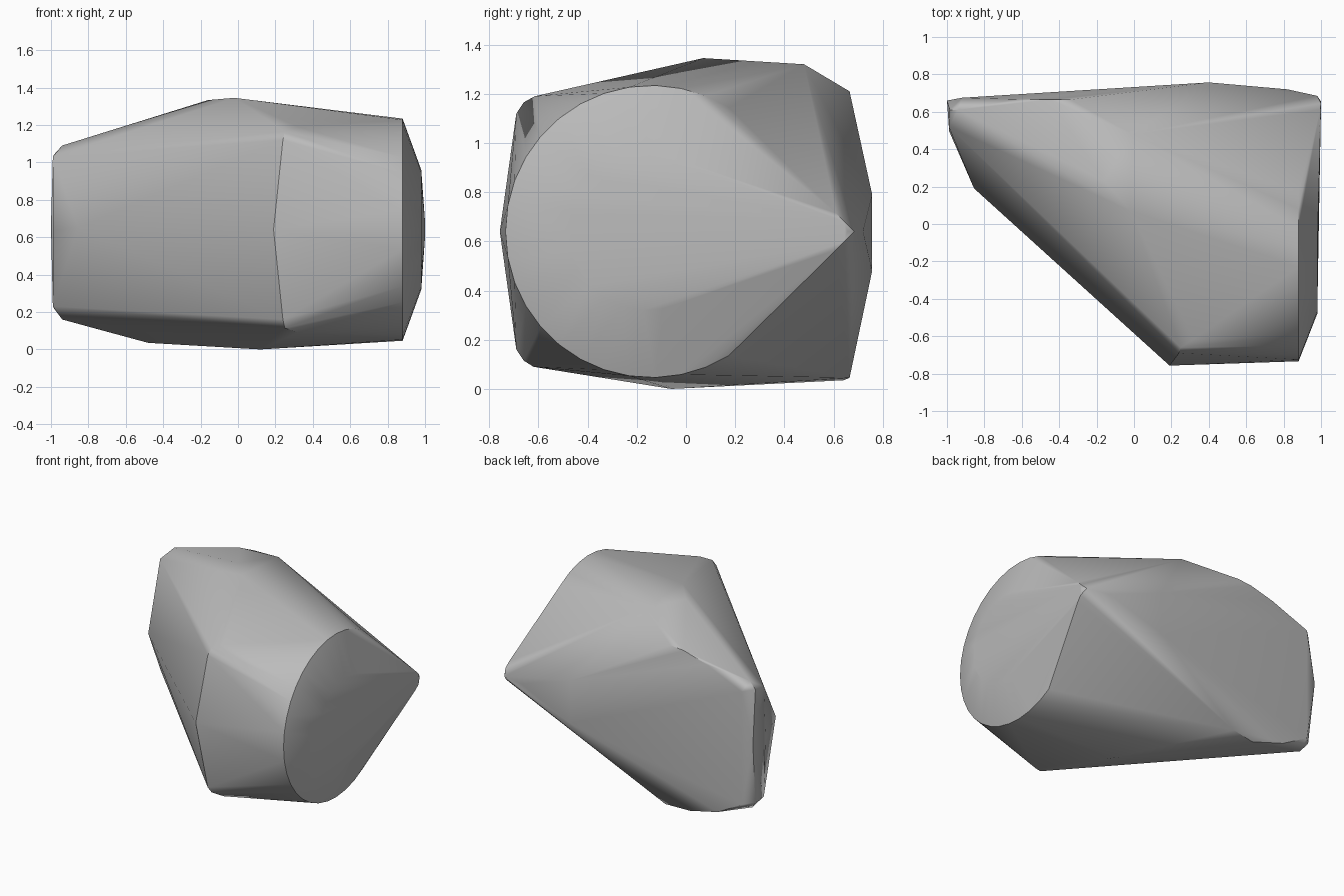
import bpy
import bmesh
from math import cos, sin, radians

cube = bpy.data.objects.get("Cube")
if cube:
    bpy.data.objects.remove(cube, do_unlink=True)

MID = 0.64  # height of the middle of the stone


def arc(x, y, radius, start, steps):
    """Open arc in a plane of constant x, with the gap on the +y side."""
    angles = [radians(start + (360 - 2 * start) * i / steps) for i in range(steps + 1)]
    return [(x, y + radius * cos(a), MID + radius * sin(a)) for a in angles]


# Domed end: outer rim, flat inner teardrop and the rounded tip
end_rim = arc(0.88, -0.14, 0.594, 58, 24)
end_flat = arc(0.98, -0.16, 0.32, 78, 14)
end_tip = [
    (0.995, 0.61, 0.715), (1.0, 0.645, 0.68), (1.0, 0.655, 0.64),
    (1.0, 0.645, 0.60), (0.995, 0.61, 0.565), (0.98, 0.685, 0.64),
]

# Front ridge with rounded corners
front_ridge = [
    (0.19, -0.757, 0.64), (0.24, -0.69, 1.12), (0.25, -0.66, 1.165), (0.32, -0.615, 1.19),
    (0.24, -0.69, 0.16), (0.25, -0.66, 0.115), (0.32, -0.62, 0.09),
]

# Crown and underside
crown = [(-0.02, 0.07, 1.345), (-0.01, 0.48, 1.32), (-0.16, 0.23, 1.333)]
underside = [(0.12, -0.06, 0.0), (-0.48, 0.64, 0.035), (-0.30, 0.665, 0.045)]

# Back panel outline
back_panel = [
    (0.40, 0.757, 0.79), (0.40, 0.757, 0.48), (0.82, 0.72, 0.64),
    (-0.34, 0.665, 1.21), (-0.45, 0.665, 1.20), (-0.63, 0.667, 1.15), (-0.72, 0.667, 0.10),
]

# Narrow end: nose and the two rounded corners
narrow_end = [
    (-0.855, 0.19, 0.65), (-0.99, 0.50, 0.64), (-1.0, 0.66, 0.66),
    (-0.99, 0.52, 1.03), (-0.985, 0.61, 1.04), (-0.94, 0.61, 1.09), (-0.92, 0.675, 1.03),
    (-0.99, 0.52, 0.23), (-0.985, 0.61, 0.22), (-0.94, 0.58, 0.16), (-0.92, 0.675, 0.21),
]

points = end_rim + end_flat + end_tip + front_ridge + crown + underside + back_panel + narrow_end

# Wrap the profiles in one faceted skin
bm = bmesh.new()
for p in points:
    bm.verts.new(p)
hull = bmesh.ops.convex_hull(bm, input=bm.verts[:])
inside = {g for g in hull["geom_interior"] + hull["geom_unused"] if isinstance(g, bmesh.types.BMVert)}
bmesh.ops.delete(bm, geom=list(inside), context="VERTS")
bmesh.ops.dissolve_limit(bm, angle_limit=radians(0.5), verts=bm.verts[:], edges=bm.edges[:])
bmesh.ops.recalc_face_normals(bm, faces=bm.faces[:])
mesh = bpy.data.meshes.new("stone_body")
bm.to_mesh(mesh)
bm.free()

stone = bpy.data.objects.new("stone_body", mesh)
bpy.context.collection.objects.link(stone)

# Plain grey stone
grey = bpy.data.materials.new("stone_grey")
grey.use_nodes = True
colour = (0.5, 0.5, 0.5, 1.0)
grey.diffuse_color = colour
grey.node_tree.nodes["Principled BSDF"].inputs["Base Color"].default_value = colour
mesh.materials.append(grey)

# Smooth over the soft facets, keep the rim sharp and the large planes flat
bpy.ops.object.select_all(action="DESELECT")
stone.select_set(True)
bpy.context.view_layer.objects.active = stone
bpy.ops.object.shade_smooth_by_angle(angle=radians(40))
weighted = stone.modifiers.new("flat_planes", "WEIGHTED_NORMAL")
weighted.keep_sharp = True
